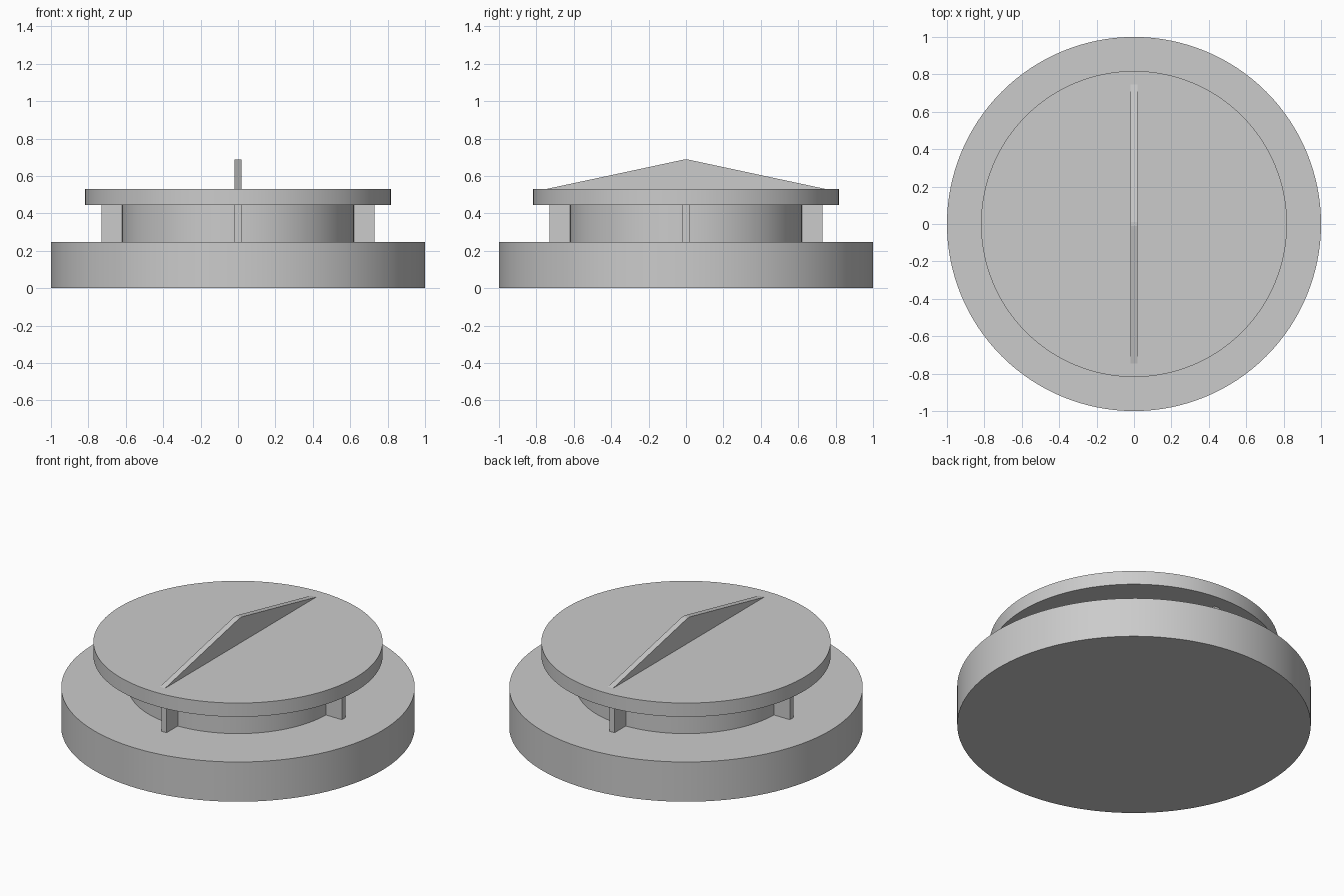
import bpy
import math

cube = bpy.data.objects.get("Cube")
if cube:
    bpy.data.objects.remove(cube, do_unlink=True)

grey = bpy.data.materials.new("plain grey")
grey.use_nodes = True
grey.diffuse_color = (0.6, 0.6, 0.6, 1)
grey.node_tree.nodes["Principled BSDF"].inputs["Base Color"].default_value = (0.6, 0.6, 0.6, 1)


def disc(name, radius, bottom, top):
    bpy.ops.mesh.primitive_cylinder_add(
        vertices=128, radius=radius, depth=top - bottom, location=(0, 0, (bottom + top) / 2))
    obj = bpy.context.object
    obj.name = name
    obj.data.materials.append(grey)
    bpy.ops.object.shade_smooth_by_angle(angle=math.radians(30))


def plate(name, outline, thickness, angle=0):
    """Upright plate: outline of (distance, height) pairs, given thickness."""
    n = len(outline)
    half = thickness / 2
    verts = [(x, d, z) for x in (-half, half) for d, z in outline]
    faces = [tuple(reversed(range(n))), tuple(range(n, 2 * n))]
    faces += [(i, (i + 1) % n, (i + 1) % n + n, i + n) for i in range(n)]
    mesh = bpy.data.meshes.new(name)
    mesh.from_pydata(verts, [], faces)
    mesh.materials.append(grey)
    obj = bpy.data.objects.new(name, mesh)
    obj.rotation_euler.z = angle
    bpy.context.collection.objects.link(obj)


# Stacked round body
BASE_TOP, LID_BOTTOM, LID_TOP = 0.248, 0.445, 0.531
disc("base", 1.0, 0, BASE_TOP)
disc("neck", 0.62, BASE_TOP, LID_BOTTOM)
disc("lid", 0.818, LID_BOTTOM, LID_TOP)

# Four locking fins around the neck
for i, side in enumerate(("back", "right", "front", "left")):
    fin = [(0.6, BASE_TOP), (0.73, BASE_TOP), (0.73, LID_BOTTOM), (0.6, LID_BOTTOM)]
    plate(side + "_fin", fin, 0.036, i * math.pi / 2)

# Peaked grip across the lid, with a slightly blunted tip
grip = [(-0.745, LID_TOP), (0.745, LID_TOP), (0.025, 0.685),
        (0.01, 0.688), (-0.01, 0.688), (-0.025, 0.685)]
plate("grip", grip, 0.036)
